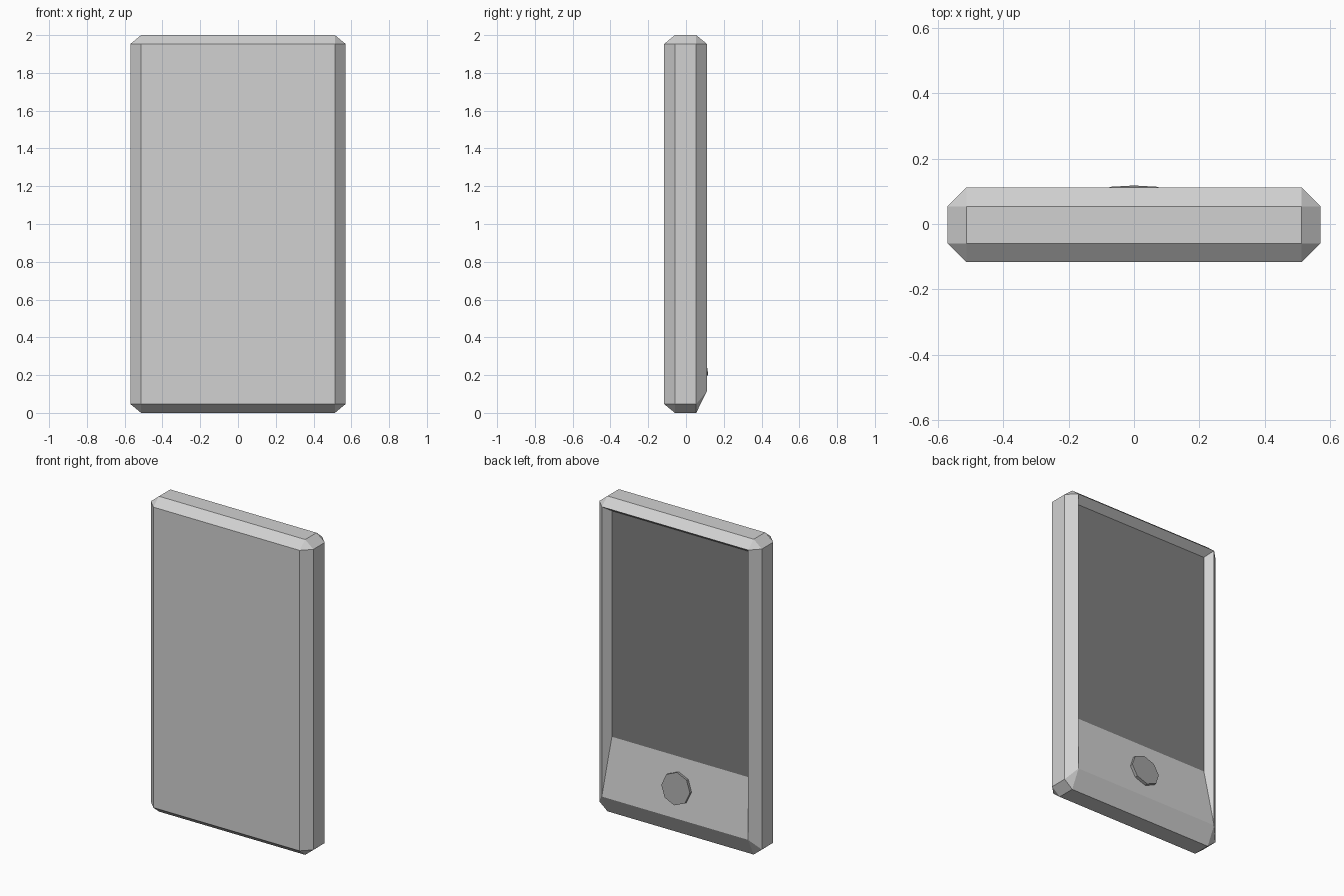
import bpy, bmesh, math
from mathutils import Matrix, Vector

if "Cube" in bpy.data.objects:
    bpy.data.objects.remove(bpy.data.objects["Cube"], do_unlink=True)


def material(name, value):
    mat = bpy.data.materials.new(name)
    mat.use_nodes = True
    colour = (value, value, value, 1)
    mat.diffuse_color = colour
    mat.node_tree.nodes["Principled BSDF"].inputs["Base Color"].default_value = colour
    return mat


def make_object(name, bm, *mats):
    mesh = bpy.data.meshes.new(name)
    bm.to_mesh(mesh)
    bm.free()
    for mat in mats:
        mesh.materials.append(mat)
    obj = bpy.data.objects.new(name, mesh)
    bpy.context.collection.objects.link(obj)
    return obj


light_grey = material("light_grey", 0.64)
dark_grey = material("dark_grey", 0.215)
mid_grey = material("mid_grey", 0.37)

WIDTH, HEIGHT = 1.14, 2.0
FRONT, BACK = -0.116, 0.111
BEVEL, BEVEL_Z = 0.057, 0.047
LIP_Z = 0.115          # lower end of the sloping panel
SCREEN_Z = 0.485       # upper end of the sloping panel
RECESS = 0.05

# Casing: chamfered slab, chamfer slightly flatter at top and bottom
bm = bmesh.new()
bmesh.ops.create_cube(bm, size=1)
stretch = BEVEL / BEVEL_Z
bmesh.ops.scale(bm, vec=(WIDTH, BACK - FRONT, HEIGHT * stretch), verts=bm.verts)
bmesh.ops.bevel(bm, geom=bm.edges[:], offset=BEVEL, segments=1, affect='EDGES')
bmesh.ops.scale(bm, vec=(1, 1, 1 / stretch), verts=bm.verts)
bmesh.ops.translate(bm, vec=(0, (FRONT + BACK) / 2, HEIGHT / 2), verts=bm.verts)

# Raise the lower lip of the screen side
bm.normal_update()
screen = max(bm.faces, key=lambda f: f.calc_center_median().y)
for v in screen.verts:
    if v.co.z < HEIGHT / 2:
        v.co.z = LIP_Z

# Sunken screen with sloping walls and a long lower panel
bmesh.ops.inset_region(bm, faces=[screen], thickness=RECESS, depth=0)
for v in screen.verts:
    v.co.y = BACK - RECESS
    if v.co.z < HEIGHT / 2:
        v.co.z = SCREEN_Z
screen.material_index = 1
bmesh.ops.recalc_face_normals(bm, faces=bm.faces)
make_object("casing", bm, light_grey, dark_grey)

# Octagonal button lying on the sloping panel
slope = Vector((0, -RECESS, SCREEN_Z - LIP_Z))
normal = Vector((0, slope.z, -slope.y)).normalized()
centre = Vector((0, BACK, LIP_Z)) + slope * 0.49
tilt = math.atan2(RECESS, slope.z)
bm = bmesh.new()
bmesh.ops.create_cone(bm, cap_ends=True, segments=8, radius1=0.1, radius2=0.1, depth=0.036)
bmesh.ops.transform(
    bm, verts=bm.verts,
    matrix=Matrix.Translation(centre) @ Matrix.Rotation(tilt - math.pi / 2, 4, 'X'))
make_object("home_button", bm, mid_grey)
